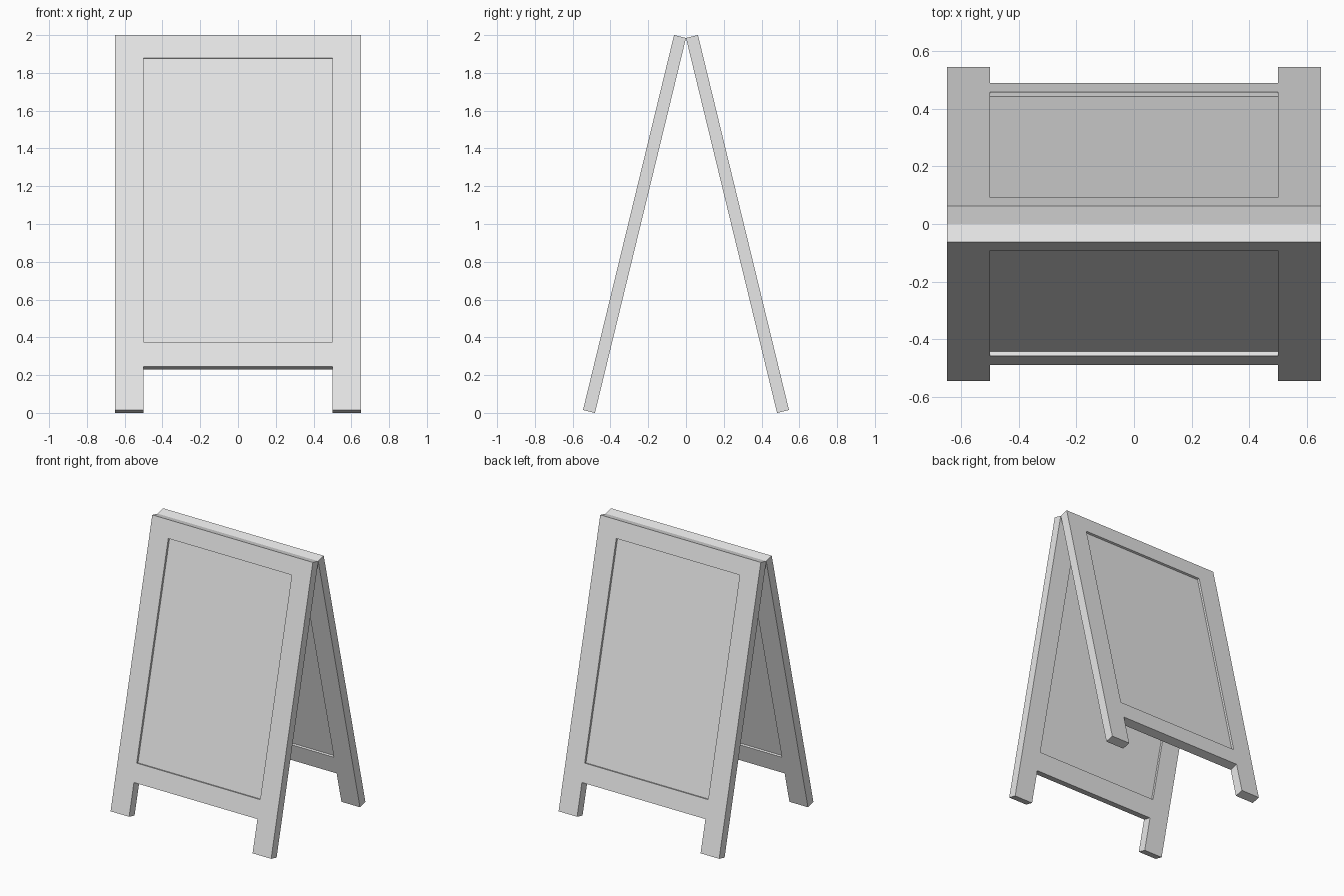
import bpy, bmesh, math

cube = bpy.data.objects.get("Cube")
if cube:
    bpy.data.objects.remove(cube, do_unlink=True)

HALF_W, OPEN_W = 0.65, 0.5       # half widths of frame and opening
LENGTH, THICK = 2.043, 0.065     # frame size along its slope
RAIL, SILL, HEAD = 0.236, 0.37, 1.918   # heights up the slope
RECESS = 0.016
TILT = math.radians(13.65)
APEX = 1.985

grey = bpy.data.materials.new("light grey")
grey.use_nodes = True
grey.diffuse_color = (0.8, 0.8, 0.8, 1)
grey.node_tree.nodes["Principled BSDF"].inputs["Base Color"].default_value = grey.diffuse_color


def slab(name, xs, ss, skip, y_front, y_back):
    """Slab made of grid cells, leaving out the skipped ones; origin at the top hinge."""
    bm = bmesh.new()
    verts = [[bm.verts.new((x, y_front, s - LENGTH)) for s in ss] for x in xs]
    for i in range(len(xs) - 1):
        for j in range(len(ss) - 1):
            if (i, j) not in skip:
                bm.faces.new((verts[i][j], verts[i + 1][j],
                              verts[i + 1][j + 1], verts[i][j + 1]))
    front = bm.faces[:]
    ext = bmesh.ops.extrude_face_region(bm, geom=front, use_keep_orig=True)
    moved = [v for v in ext["geom"] if isinstance(v, bmesh.types.BMVert)]
    bmesh.ops.translate(bm, verts=moved, vec=(0, y_back - y_front, 0))
    bmesh.ops.recalc_face_normals(bm, faces=bm.faces[:])
    mesh = bpy.data.meshes.new(name)
    bm.to_mesh(mesh)
    bm.free()
    mesh.materials.append(grey)
    return mesh


# Frame with legs, and the board set back from both faces of the frame
frame = slab("frame", (-HALF_W, -OPEN_W, OPEN_W, HALF_W),
             (0, RAIL, SILL, HEAD, LENGTH), {(1, 0), (1, 2)}, -THICK, 0)
board = slab("board", (-OPEN_W, OPEN_W), (SILL, HEAD), (),
             -THICK + RECESS, -RECESS)

# Two leaves leaning together at the top
for side, turn in (("front", 0), ("back", math.pi)):
    for part, mesh in (("frame", frame), ("board", board)):
        obj = bpy.data.objects.new(f"{side}_{part}", mesh)
        obj.location = (0, 0, APEX)
        obj.rotation_euler = (-TILT, 0, turn)
        bpy.context.collection.objects.link(obj)
